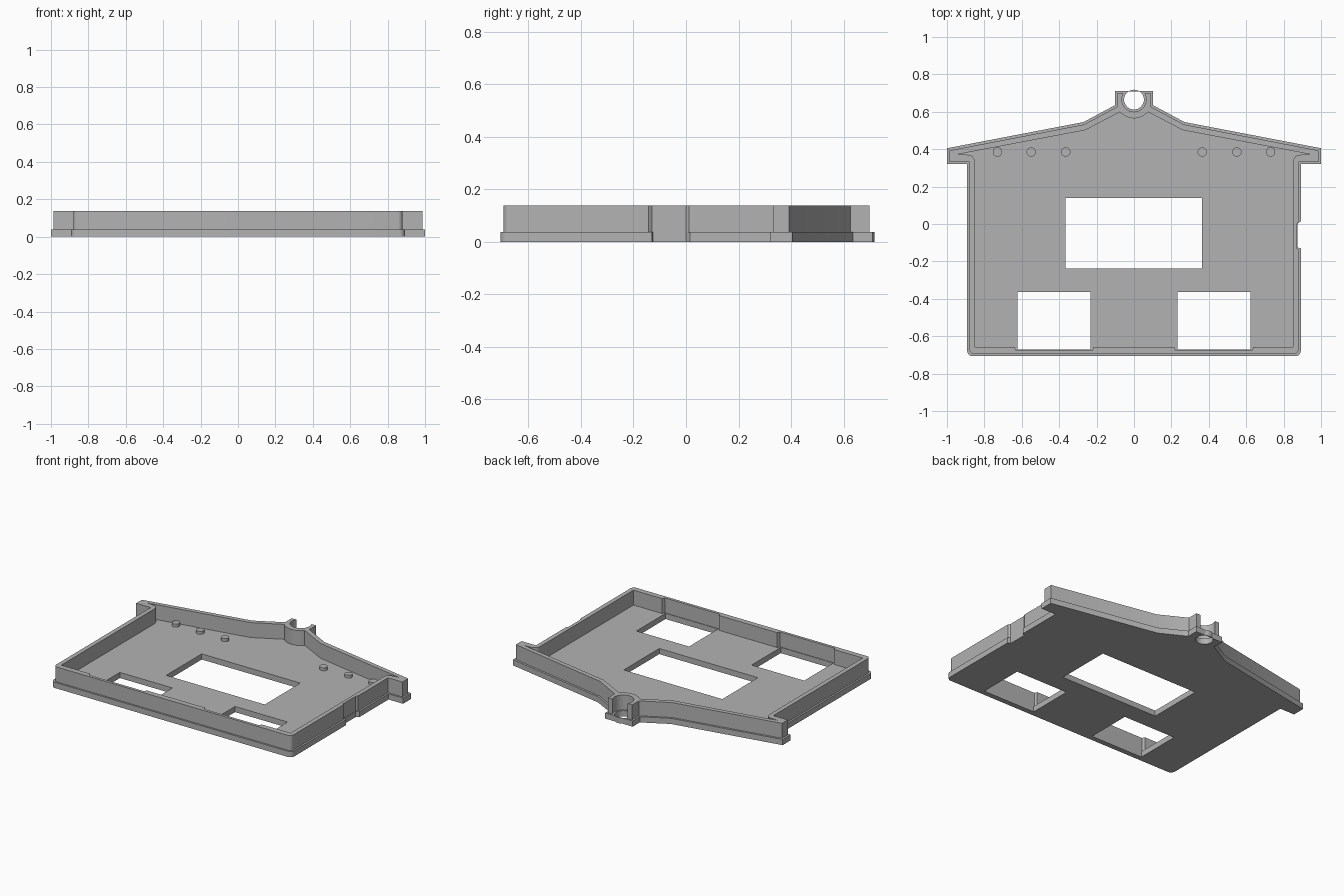
import bpy
from math import sin, cos, radians, pi

if "Cube" in bpy.data.objects:
    bpy.data.objects.remove(bpy.data.objects["Cube"], do_unlink=True)

grey = bpy.data.materials.new("plain grey")
grey.use_nodes = True
colour = (0.45, 0.45, 0.45, 1)
grey.diffuse_color = colour
grey.node_tree.nodes["Principled BSDF"].inputs["Base Color"].default_value = colour

FLOOR, TOP = 0.038, 0.138
EYE_Y = 0.665


def arc(x, y, r, start, end, steps=8):
    """Points on an arc, angles in degrees."""
    angles = [radians(start + (end - start) * i / steps) for i in range(steps + 1)]
    return [(x + r * cos(a), y + r * sin(a)) for a in angles]


def circle(x, y, r, steps=32):
    return arc(x, y, r, 0, 360, steps)[:-1]


def rect(x0, y0, x1, y1):
    return [(x0, y0), (x1, y0), (x1, y1), (x0, y1)]


def flip(points):
    return [(-x, y) for x, y in reversed(points)]


def slab(name, loops, z0, z1):
    """Extrude a filled outline; further loops become holes."""
    curve = bpy.data.curves.new(name, 'CURVE')
    curve.dimensions = '2D'
    curve.fill_mode = 'BOTH'
    curve.extrude = (z1 - z0) / 2
    for loop in loops:
        spline = curve.splines.new('POLY')
        spline.points.add(len(loop) - 1)
        for point, (x, y) in zip(spline.points, loop):
            point.co = (x, y, 0, 1)
        spline.use_cyclic_u = True
    obj = bpy.data.objects.new(name, curve)
    obj.location.z = (z0 + z1) / 2
    bpy.context.collection.objects.link(obj)
    bpy.ops.object.select_all(action='DESELECT')
    obj.select_set(True)
    bpy.context.view_layer.objects.active = obj
    bpy.ops.object.convert(target='MESH')
    obj = bpy.context.object
    obj.data.materials.clear()
    obj.data.materials.append(grey)
    bpy.ops.object.mode_set(mode='EDIT')
    bpy.ops.mesh.select_all(action='SELECT')
    bpy.ops.mesh.remove_doubles(threshold=0.0001)
    bpy.ops.mesh.normals_make_consistent(inside=False)
    bpy.ops.object.mode_set(mode='OBJECT')
    bpy.ops.object.shade_smooth_by_angle(angle=radians(30))
    return obj


# Base plate with a notch in its left side, three windows and an eyelet
corner = arc(0.862, -0.677, 0.03, -90, 0)
notch = [(0.892, -0.13), (0.873, -0.125), (0.873, 0.0), (0.892, 0.015)]
gable = [(0.892, 0.32), (1.0, 0.32), (1.0, 0.405),
         (0.27, 0.545), (0.102, 0.635), (0.102, 0.71)]
plate = corner + notch + gable + flip(corner + gable)
windows = [rect(-0.367, -0.237, 0.364, 0.14)]
windows += [rect(s * 0.427 - 0.195, -0.672, s * 0.427 + 0.195, -0.363) for s in (-1, 1)]
slab("base_plate", [plate] + windows + [circle(0, EYE_Y, 0.053)], 0, FLOOR)

# Outer face of the rim, open at the back around the eyelet bore
corner = arc(0.855, -0.67, 0.025, -90, 0)
notch = [(0.88, -0.142), (0.871, -0.13), (0.871, 0.0), (0.88, 0.012)]
gable = [(0.88, 0.332), (0.987, 0.332), (0.987, 0.393),
         (0.267, 0.532), (0.09, 0.627), (0.09, 0.698)]
bore = arc(0, EYE_Y, 0.065, 30, -210, 28)
outer = corner + notch + gable + bore + flip(corner + gable)

# Inner face of the rim, thinned beside the two front windows
recess = [(0.215, -0.658), (0.223, -0.676), (0.63, -0.676), (0.638, -0.658)]
inner_half = recess + [(0.85, -0.658)]
inner_half += arc(0.888, 0.332, 0.038, 180, 90)
inner_half += [(0.94, 0.373), (0.26, 0.502), (0.077, 0.598)]
bulge = arc(0, EYE_Y, 0.1, -42, -138, 16)
inner = inner_half + bulge + flip(inner_half)
slab("rim_wall", [outer, inner], FLOOR - 0.006, TOP)

# Row of small pegs under each roof slope
for side, label in ((1, "left"), (-1, "right")):
    for i, x in enumerate((0.365, 0.55, 0.73)):
        slab(f"{label}_peg_{i + 1}", [circle(side * x, 0.385, 0.025, 24)],
             FLOOR - 0.006, FLOOR + 0.02)
